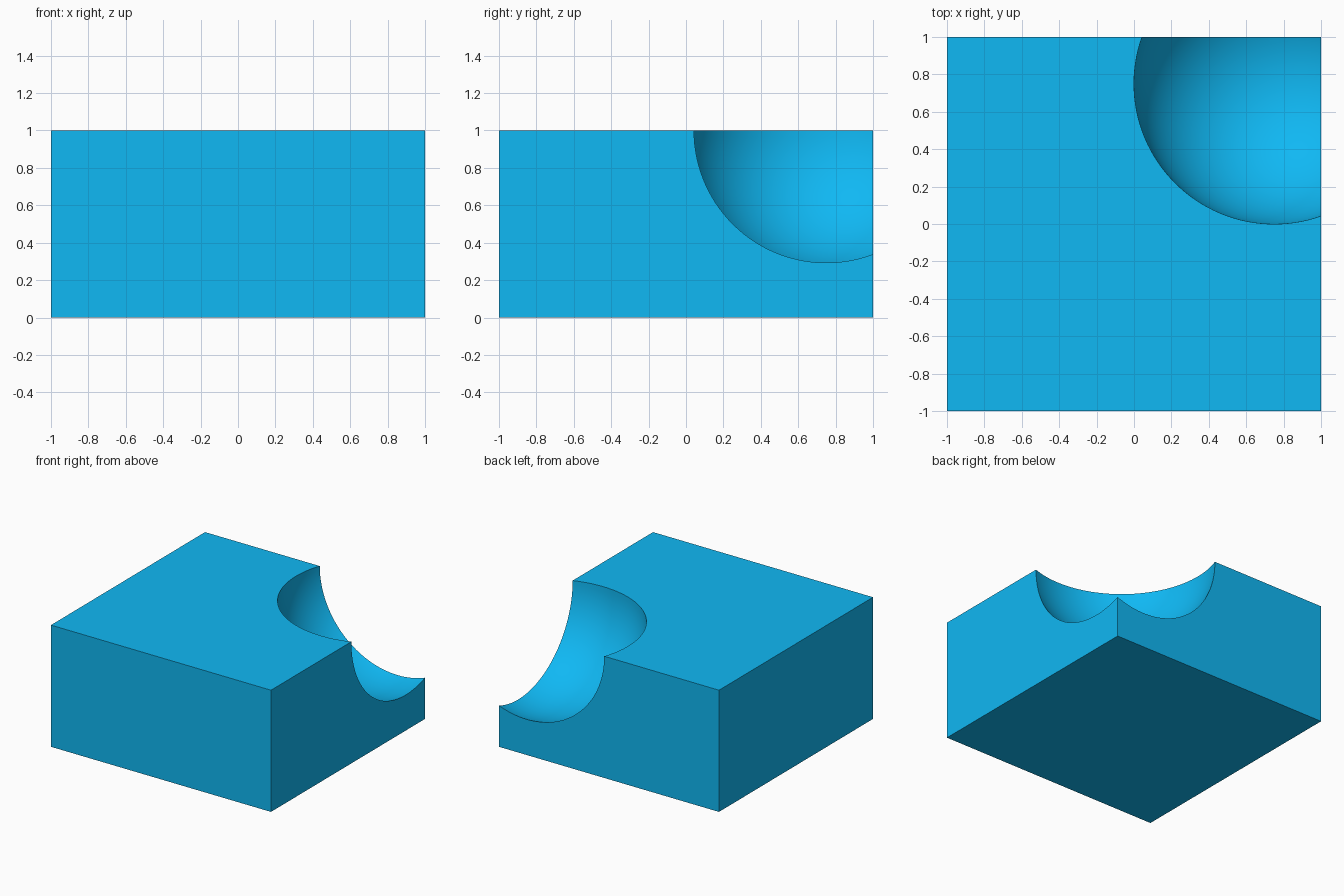
import bpy

if "Cube" in bpy.data.objects:
    bpy.data.objects.remove(bpy.data.objects["Cube"])

# Solid block, 2 x 2 x 1
bpy.ops.mesh.primitive_cube_add(size=1, location=(0, 0, 0.5))
block = bpy.context.object
block.name = "scooped_block"
block.scale = (2, 2, 1)
bpy.ops.object.transform_apply(location=False, rotation=False, scale=True)

# Sphere that scoops out the back right top corner
bpy.ops.mesh.primitive_uv_sphere_add(segments=128, ring_count=64, radius=0.75,
                                     location=(0.75, 0.75, 1))
cutter = bpy.context.object
cutter.name = "scoop_cutter"
cutter.hide_render = True

scoop = block.modifiers.new("scoop", 'BOOLEAN')
scoop.operation = 'DIFFERENCE'
scoop.solver = 'EXACT'
scoop.object = cutter

# Apply the cut, then drop the cutter
bpy.ops.object.select_all(action='DESELECT')
block.select_set(True)
bpy.context.view_layer.objects.active = block
bpy.ops.object.modifier_apply(modifier=scoop.name)
bpy.data.objects.remove(cutter, do_unlink=True)

# Smooth bowl, crisp block edges
bpy.ops.object.shade_smooth_by_angle(angle=0.35)

# Bright blue
blue = bpy.data.materials.new("blue")
blue.diffuse_color = (0.005, 0.48, 0.9, 1)
blue.use_nodes = True
blue.node_tree.nodes["Principled BSDF"].inputs["Base Color"].default_value = blue.diffuse_color
block.data.materials.clear()
block.data.materials.append(blue)
